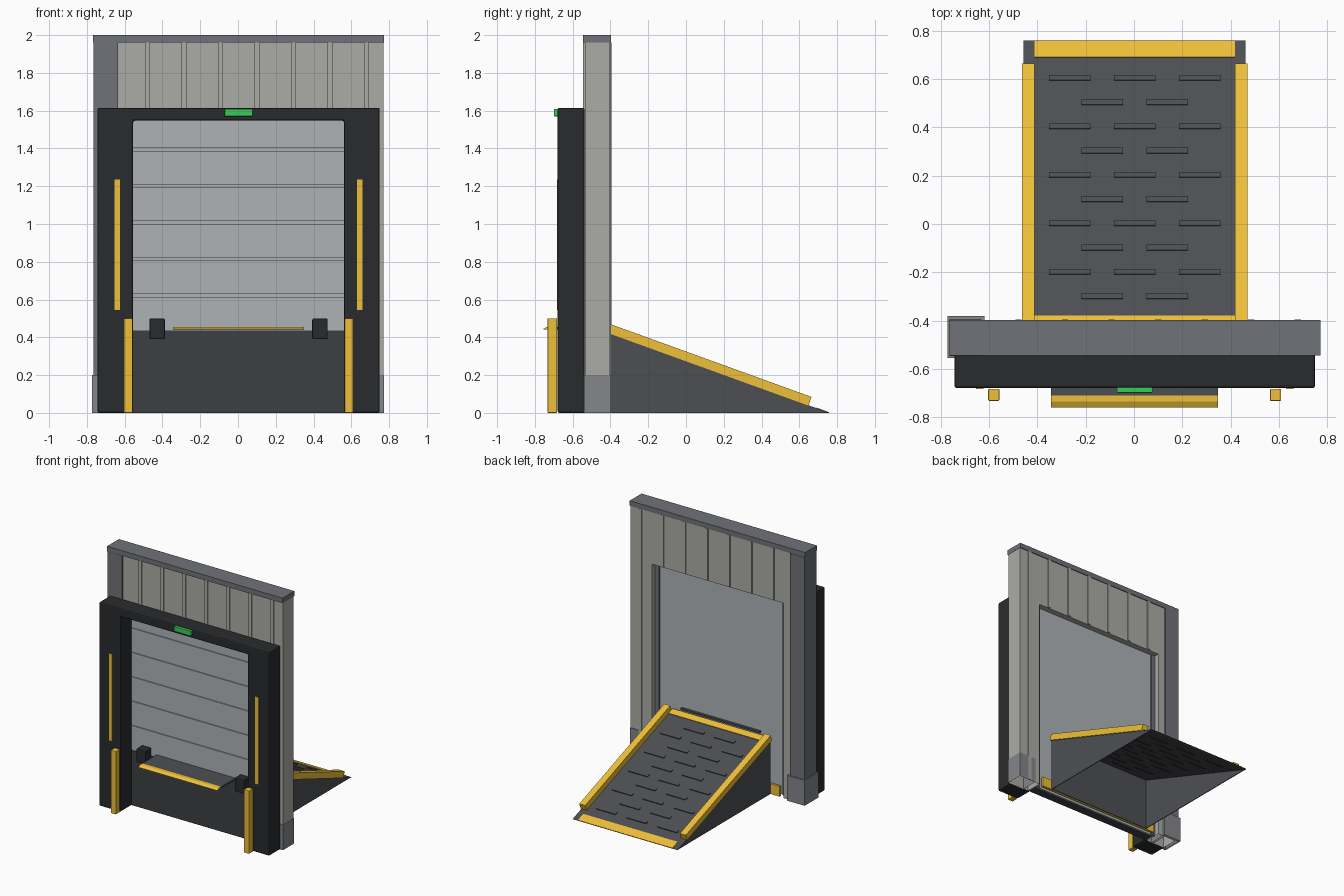
import bpy, bmesh, math
from mathutils import Vector

if "Cube" in bpy.data.objects:
    bpy.data.objects.remove(bpy.data.objects["Cube"])

MATS = {}
def mat(name, rgb):
    m = bpy.data.materials.new(name)
    m.diffuse_color = (*rgb, 1)
    m.use_nodes = True
    m.node_tree.nodes["Principled BSDF"].inputs["Base Color"].default_value = m.diffuse_color
    MATS[name] = m

mat("yellow", (0.86, 0.53, 0.04))
mat("black_rubber", (0.022, 0.024, 0.026))
mat("dark_steel", (0.075, 0.078, 0.088))
mat("pit_dark", (0.045, 0.05, 0.055))
mat("wall_grey", (0.41, 0.41, 0.38))
mat("post_grey", (0.16, 0.17, 0.19))
mat("plinth_grey", (0.23, 0.24, 0.26))
mat("door_grey", (0.42, 0.45, 0.47))
mat("green", (0.04, 0.6, 0.1))

SHIFT = 0.003   # the whole model sits slightly to the right

def prism(name, pts, a, b, axis, material, bevel=0, open_base=False):
    """Extrude a 2D profile: axis 'x' takes (y, z) points, 'y' takes (x, z)."""
    bm = bmesh.new()
    place = (lambda p: Vector((a, p[0], p[1]))) if axis == 'x' else (lambda p: Vector((p[0], a, p[1])))
    step = Vector((b - a, 0, 0)) if axis == 'x' else Vector((0, b - a, 0))
    face = bm.faces.new([bm.verts.new(place(p)) for p in pts])
    ext = bmesh.ops.extrude_face_region(bm, geom=[face], use_keep_orig=True)
    bmesh.ops.translate(bm, vec=step, verts=[v for v in ext["geom"] if isinstance(v, bmesh.types.BMVert)])
    bmesh.ops.recalc_face_normals(bm, faces=bm.faces)
    if open_base:
        base = [f for f in bm.faces if all(abs(v.co.z) < 1e-5 for v in f.verts)]
        bmesh.ops.delete(bm, geom=base, context='FACES')
    me = bpy.data.meshes.new(name)
    bm.to_mesh(me)
    bm.free()
    me.materials.append(MATS[material])
    ob = bpy.data.objects.new(name, me)
    ob.location.x = SHIFT
    bpy.context.collection.objects.link(ob)
    if bevel:
        mod = ob.modifiers.new("bevel", 'BEVEL')
        mod.width = bevel
        mod.segments = 2
    return ob

def box(name, x, y, z, material, bevel=0, open_base=False):
    pts = [(y[0], z[0]), (y[1], z[0]), (y[1], z[1]), (y[0], z[1])]
    return prism(name, pts, x[0], x[1], 'x', material, bevel, open_base)

def mirrored(name, x, y, z, material, bevel=0):
    box(name + "_right", x, y, z, material, bevel)
    box(name + "_left", (-x[1], -x[0]), y, z, material, bevel)

def arch(w_out, w_in, top, inner_top):
    return [(-w_out, 0), (-w_out, top), (w_out, top), (w_out, 0),
            (w_in, 0), (w_in, inner_top), (-w_in, inner_top), (-w_in, 0)]

# Wall with ribs, corner post, plinths and coping
wall = [(-0.74, 0), (-0.74, 1.96), (0.767, 1.96), (0.767, 0),
        (0.577, 0), (0.577, 1.545), (-0.577, 1.545), (-0.577, 0)]
prism("wall_panel", wall, -0.535, -0.403, 'y', 'wall_grey', open_base=True)
for i in range(7):
    x = -0.482 + i * 0.193
    z0 = 0 if x > 0.6 else 1.55
    for tag, y in (("front", (-0.546, -0.534)), ("back", (-0.404, -0.396))):
        box(f"wall_rib_{tag}_{i}", (x - 0.013, x + 0.013), y, (z0, 1.96), 'wall_grey')
box("corner_post", (-0.767, -0.638), (-0.546, -0.394), (0, 1.96), 'post_grey', open_base=True)
box("post_plinth_left", (-0.776, -0.622), (-0.556, -0.382), (0, 0.2), 'plinth_grey', open_base=True)
box("post_plinth_right", (0.62, 0.769), (-0.54, -0.398), (0, 0.2), 'plinth_grey', open_base=True)
box("wall_coping", (-0.77, 0.769), (-0.545, -0.397), (1.96, 2.0), 'post_grey')

# Sectional door filling the opening, with rails and rear side trims
box("door_slab", (-0.577, 0.577), (-0.53, -0.45), (0.43, 1.55), 'door_grey')
box("door_back_panel", (-0.577, 0.577), (-0.46, -0.45), (0, 0.43), 'door_grey')
mirrored("door_trim", (0.54, 0.577), (-0.451, -0.44), (0, 1.545), 'post_grey')
for i in range(5):
    z = 0.622 + i * 0.193
    box(f"door_rail_{i}", (-0.56, 0.56), (-0.538, -0.529), (z - 0.011, z + 0.011), 'door_grey')

# Dock shelter surround with guide strips and signal light
prism("dock_shelter", arch(0.747, 0.558, 1.615, 1.547), -0.68, -0.537, 'y', 'black_rubber', 0.01)
mirrored("guide_strip", (0.627, 0.657), (-0.684, -0.675), (0.545, 1.235), 'yellow')
box("signal_light", (-0.074, 0.074), (-0.70, -0.675), (1.57, 1.61), 'green', 0.004)

# Pit front, leveller plate and lip
box("pit_front", (-0.565, 0.565), (-0.535, -0.455), (0, 0.435), 'pit_dark')
box("leveller_plate", (-0.346, 0.346), (-0.715, -0.43), (0.441, 0.455), 'dark_steel')
prism("lip_edge", [(-0.76, 0.443), (-0.71, 0.441), (-0.71, 0.456), (-0.735, 0.456)],
      -0.346, 0.346, 'x', 'yellow')

# Rubber bumpers and guard posts
mirrored("dock_bumper", (0.39, 0.472), (-0.605, -0.53), (0.39, 0.50), 'black_rubber', 0.008)
mirrored("guard_post", (0.561, 0.607), (-0.733, -0.683), (0, 0.50), 'yellow', 0.004)

# Ramp: sloped plate on thin side sheets, open underneath
TIP, SLOPE = 0.76, 0.42 / 1.16
ANG = math.atan(SLOPE)
def on_slope(y, h):
    return (y + h * math.sin(ANG), SLOPE * (TIP - y) + h * math.cos(ANG))

def ramp_part(name, x, y, h, material):
    pts = [on_slope(y[0], h[0]), on_slope(y[1], h[0]), on_slope(y[1], h[1]), on_slope(y[0], h[1])]
    return prism(name, pts, x[0], x[1], 'x', material)

prism("ramp_deck", [on_slope(-0.405, -0.006), (0.743, 0), (TIP, 0), on_slope(-0.405, 0)],
      -0.46, 0.46, 'x', 'dark_steel')
for side, x in (("left", -0.459), ("right", 0.453)):
    prism(f"ramp_side_{side}", [(-0.405, 0), (0.755, 0), on_slope(-0.405, -0.002)],
          x, x + 0.006, 'x', 'dark_steel')
box("ramp_back", (-0.455, 0.455), (-0.405, -0.399), (0, 0.418), 'dark_steel')
mirrored_curbs = (("left", (-0.467, -0.415)), ("right", (0.415, 0.467)))
for side, x in mirrored_curbs:
    ramp_part(f"ramp_curb_{side}", x, (-0.415, 0.649), (-0.002, 0.047), 'yellow')
ramp_part("ramp_tip_strip", (-0.415, 0.415), (0.69, 0.757), (-0.001, 0.003), 'yellow')
ramp_part("ramp_top_strip", (-0.415, 0.415), (-0.43, -0.38), (-0.001, 0.005), 'yellow')
box("threshold_strip", (-0.54, 0.54), (-0.425, -0.406), (0, 0.08), 'yellow')

# Staggered anti-slip treads
for r in range(10):
    y = 0.605 - r * 0.1005
    for k, x in enumerate((-0.269, 0, 0.269) if r % 2 == 0 else (-0.134, 0.134)):
        ramp_part(f"ramp_tread_{r}_{k}", (x - 0.086, x + 0.086), (y - 0.011, y + 0.011),
                  (-0.010, 0.007), 'dark_steel')
